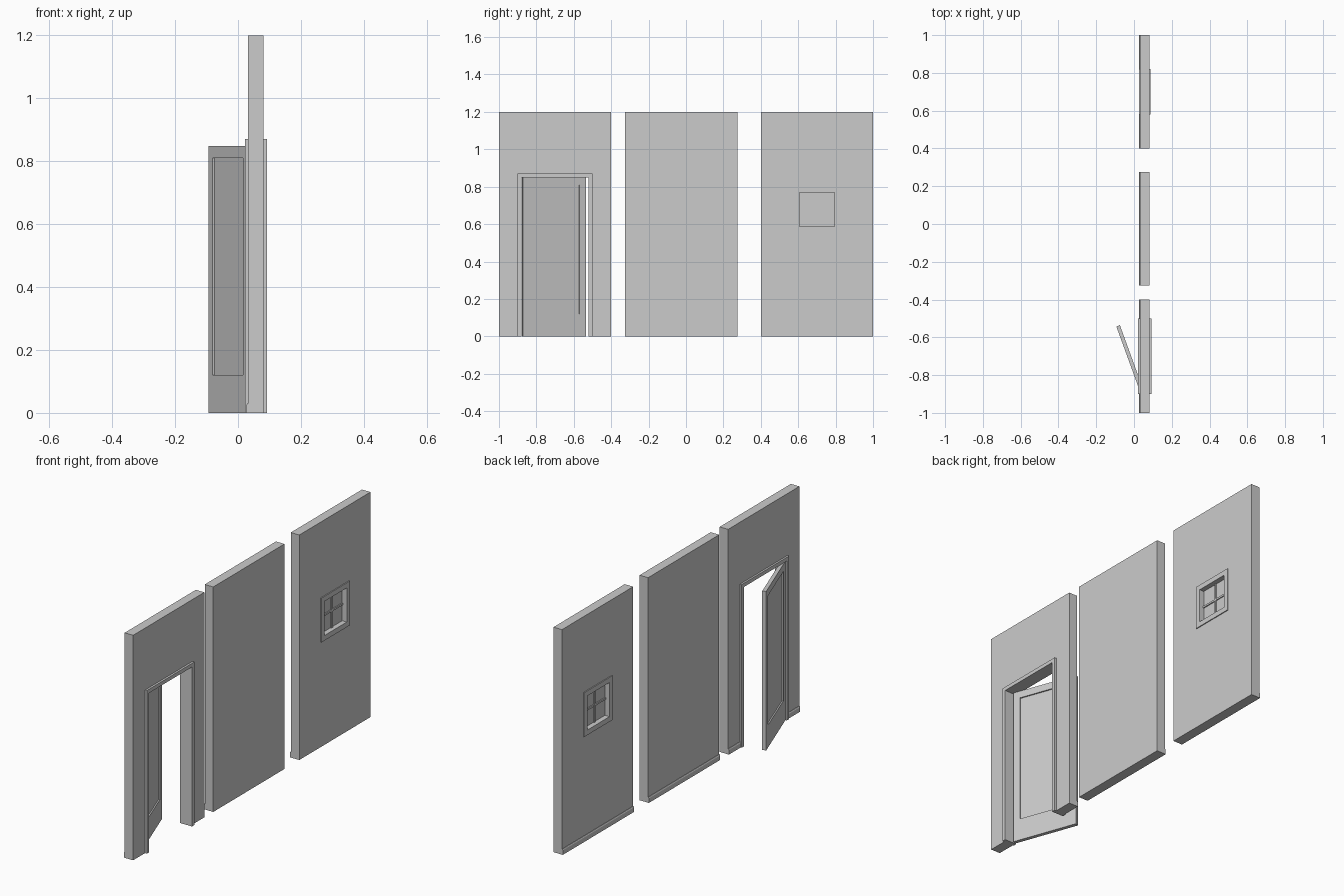
import bpy, bmesh, math
from mathutils import Matrix

if "Cube" in bpy.data.objects:
    bpy.data.objects.remove(bpy.data.objects["Cube"])

X0, X1, H = 0.0315, 0.0815, 1.2      # wall faces and wall height


def finish(name, bm):
    bmesh.ops.recalc_face_normals(bm, faces=bm.faces)
    me = bpy.data.meshes.new(name)
    bm.to_mesh(me)
    bm.free()
    ob = bpy.data.objects.new(name, me)
    bpy.context.collection.objects.link(ob)
    return ob


def prism(name, outline, x0, x1):
    """Extrude a (y, z) outline from x0 to x1."""
    bm = bmesh.new()
    f = bm.faces.new([bm.verts.new((x0, y, z)) for y, z in outline])
    ext = bmesh.ops.extrude_face_region(bm, geom=[f])
    verts = [v for v in ext["geom"] if isinstance(v, bmesh.types.BMVert)]
    bmesh.ops.translate(bm, verts=verts, vec=(x1 - x0, 0, 0))
    return finish(name, bm)


def rect(y0, y1, z0, z1):
    return [(y0, z0), (y1, z0), (y1, z1), (y0, z1)]


def arch(y0, y1, z1, a, b, c):
    """Rectangle y0..y1, 0..z1 with a floor-level opening a..b, 0..c."""
    return [(y0, 0), (a, 0), (a, c), (b, c), (b, 0), (y1, 0), (y1, z1), (y0, z1)]


def ring(name, outer, inner, x0, x1):
    """Rectangular slab with a rectangular hole."""
    bm = bmesh.new()
    loops = [[bm.verts.new((x, y, z)) for y, z in r]
             for x, r in ((x0, outer), (x1, outer), (x1, inner), (x0, inner))]
    for k in range(4):
        p, q = loops[k], loops[(k + 1) % 4]
        for i in range(4):
            j = (i + 1) % 4
            bm.faces.new((p[i], p[j], q[j], q[i]))
    return finish(name, bm)


def baseboard(name, y0, y1):
    # small skirting with a chamfered top, on the -x side
    profile = [(X0 + 0.002, 0), (X0 - 0.005, 0), (X0 - 0.005, 0.024),
               (X0 - 0.002, 0.03), (X0 + 0.002, 0.03)]
    bm = bmesh.new()
    f = bm.faces.new([bm.verts.new((x, y0, z)) for x, z in profile])
    ext = bmesh.ops.extrude_face_region(bm, geom=[f])
    verts = [v for v in ext["geom"] if isinstance(v, bmesh.types.BMVert)]
    bmesh.ops.translate(bm, verts=verts, vec=(0, y1 - y0, 0))
    return finish(name, bm)


# Door wall with its through-going frame
prism("door_wall", arch(-1, -0.4, H, -0.89, -0.51, 0.86), X0, X1)
prism("door_frame", arch(-0.9, -0.5, 0.87, -0.88, -0.52, 0.85), X0 - 0.01, X1 + 0.011)

# Plain wall
prism("plain_wall", rect(-0.325, 0.275, 0, H), X0, X1)

# Window wall, casing, glass and glazing bars
yc, zc = 0.7, 0.678


def square(hy, hz):
    return rect(yc - hy, yc + hy, zc - hz, zc + hz)


mid = (X0 + X1) / 2
ring("window_wall", rect(0.4, 1.0, 0, H), square(0.105, 0.105), X0, X1)
ring("window_casing", square(0.12, 0.118), square(0.093, 0.091), X0 - 0.005, X1 + 0.005)
prism("window_glass", square(0.095, 0.093), mid - 0.003, mid + 0.003)
prism("upright_glazing_bar", square(0.005, 0.092), mid - 0.009, mid + 0.009)
prism("cross_glazing_bar", square(0.094, 0.005), mid - 0.0085, mid + 0.0085)

# Baseboards
for i, (a, b) in enumerate([(-1, -0.9), (-0.5, -0.4), (-0.325, 0.275), (0.4, 1.0)]):
    baseboard(f"baseboard_{i + 1}", a, b)

# Door leaf, built along +y then swung open about its hinge
W, T, DH = 0.357, 0.02, 0.848
hinge = Matrix.Translation((0.0286, -0.878, 0)) @ Matrix.Rotation(math.radians(20), 4, 'Z')
leaf = ring("door_leaf", rect(0, W, 0, DH), rect(0.037, W - 0.037, 0.12, 0.81), 0, T)
panel = prism("door_panel", rect(0.035, W - 0.035, 0.118, 0.812), 0.007, T - 0.007)
for ob in (leaf, panel):
    ob.data.transform(hinge)
